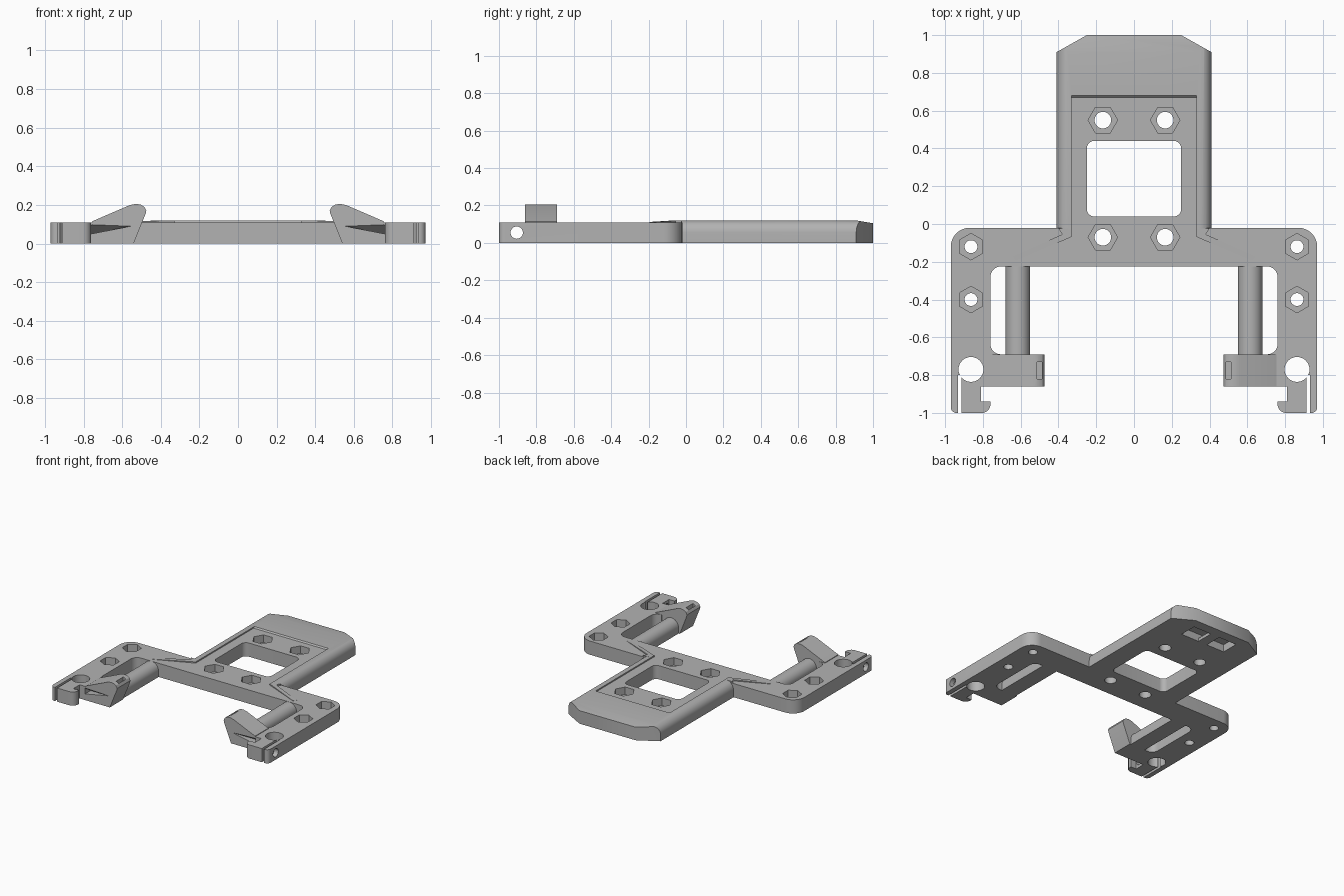
import bpy, bmesh, math
from mathutils import Vector

cube = bpy.data.objects.get("Cube")
if cube:
    bpy.data.objects.remove(cube, do_unlink=True)

grey = bpy.data.materials.new("grey_plastic")
grey.use_nodes = True
grey.diffuse_color = (0.45, 0.45, 0.45, 1)
grey.node_tree.nodes["Principled BSDF"].inputs["Base Color"].default_value = (0.45, 0.45, 0.45, 1)

T = 0.11      # plate thickness
RIM = 0.12    # raised rim height


def make(name, bm):
    bmesh.ops.recalc_face_normals(bm, faces=bm.faces)
    mesh = bpy.data.meshes.new(name)
    bm.to_mesh(mesh)
    bm.free()
    mesh.materials.append(grey)
    obj = bpy.data.objects.new(name, mesh)
    bpy.context.collection.objects.link(obj)
    return obj


def prism(name, pts, lo, hi, axis="z"):
    """Extrude a 2D outline along an axis."""
    place = {"z": lambda a, b, h: (a, b, h),
             "y": lambda a, b, h: (a, h, b),
             "x": lambda a, b, h: (h, a, b)}[axis]
    bm = bmesh.new()
    low = [bm.verts.new(place(p[0], p[1], lo)) for p in pts]
    high = [bm.verts.new(place(p[0], p[1], hi)) for p in pts]
    bm.faces.new(low)
    bm.faces.new(high)
    n = len(pts)
    for i in range(n):
        j = (i + 1) % n
        bm.faces.new((low[i], low[j], high[j], high[i]))
    return make(name, bm)


def rounded(pts, steps=8):
    """Replace corners given as (x, y, radius) by arcs."""
    out = []
    for i, p in enumerate(pts):
        c = Vector(p[:2])
        if len(p) == 2:
            out.append(c)
            continue
        u = (Vector(pts[i - 1][:2]) - c).normalized()
        v = (Vector(pts[(i + 1) % len(pts)][:2]) - c).normalized()
        mid = c + (u + v) * p[2]
        for k in range(steps + 1):
            t = k / steps * math.pi / 2
            out.append(mid - v * p[2] * math.cos(t) - u * p[2] * math.sin(t))
    return out


def ring(x, y, r, n=32, turn=0.0):
    return [(x + r * math.cos(turn + math.tau * k / n),
             y + r * math.sin(turn + math.tau * k / n)) for k in range(n)]


def rect(x0, x1, y0, y1):
    return [(x0, y0), (x1, y0), (x1, y1), (x0, y1)]


def flip(pts, s):
    return [(p[0] * s, *p[1:]) for p in pts]


def boolean(target, other, operation="DIFFERENCE", keep=False):
    mod = target.modifiers.new("shape", "BOOLEAN")
    mod.operation, mod.solver, mod.object = operation, "EXACT", other
    bpy.context.view_layer.objects.active = target
    bpy.ops.object.modifier_apply(modifier=mod.name)
    if not keep:
        bpy.data.objects.remove(other, do_unlink=True)


# Crossbar with both arms and their hooked ends
half = [(0.97, -0.02, 0.1), (0.97, -1, 0.03), (0.932, -1), (0.932, -0.8), (0.912, -0.8),
        (0.912, -1), (0.76, -1, 0.045), (0.76, -0.94), (0.81, -0.94), (0.81, -0.86),
        (0.70, -0.86), (0.70, -0.69), (0.76, -0.69, 0.055), (0.76, -0.225, 0.055),
        (0.69, -0.225)]
plate = prism("main_plate", rounded(half + flip(half, -1)[::-1]), 0, T)

# Tongue with rounded long edges
side = [(0.41, 0), (0.41, 0.055)]
side += [(0.35 + 0.06 * math.cos(k * math.pi / 16), 0.055 + 0.065 * math.sin(k * math.pi / 16))
         for k in range(1, 9)]
tongue = prism("tongue", side + flip(side, -1)[::-1], -0.03, 1, "y")
for s in (1, -1):
    corner = [(0.41, 0.91), (0.25, 1), (0.25, 1.1), (0.5, 1.1), (0.5, 0.91)]
    boolean(tongue, prism("corner_cutter", flip(corner, s), -1, 1))
boolean(tongue, prism("end_cutter", [(0.91, 0.12), (1.05, 0.097), (1.05, 0.2), (0.91, 0.2)],
                      -1, 1, "x"))
# Sunken panel with a sloped far end
boolean(tongue, prism("panel_cutter", [(-0.3, T), (0.67, T), (0.69, 0.13), (-0.3, 0.13)],
                      -0.33, 0.33, "x"))
# Strap pocket beneath the tongue, leaving a middle bar
for s in (1, -1):
    boolean(tongue, prism("pocket_cutter", flip(rect(0.04, 0.2, 0.78, 0.92), s), -0.1, 0.06))
boolean(tongue, prism("tunnel_cutter", rect(-0.05, 0.05, 0.78, 0.92), 0.025, 0.06))
boolean(plate, tongue, "UNION")

# Window
window = [(-0.25, 0.04, 0.04), (0.25, 0.04, 0.04), (0.25, 0.44, 0.04), (-0.25, 0.44, 0.04)]
boolean(plate, prism("window_cutter", rounded(window), -1, 1))

for s, label in ((1, "left"), (-1, "right")):
    # Bolt holes with hexagonal nut seats
    for x, y, nut, hole, turn in ((0.165, 0.55, 0.078, 0.044, 0), (0.165, -0.07, 0.078, 0.044, 0),
                                  (0.863, -0.12, 0.07, 0.034, math.pi / 6),
                                  (0.863, -0.40, 0.07, 0.034, math.pi / 6)):
        boolean(plate, prism("nut_cutter", ring(s * x, y, nut, 6, turn), 0.05, 1))
        boolean(plate, prism("bolt_cutter", ring(s * x, y, hole), -1, 1))
    # Round eye and the cross pin hole in the arm end
    boolean(plate, prism("eye_cutter", ring(s * 0.863, -0.77, 0.066), -1, 1))
    lo, hi = sorted((s * 0.74, s * 1.1))
    boolean(plate, prism("pin_cutter", ring(-0.905, 0.055, 0.033), lo, hi, "x"))

    # Upturned latch
    outline = [(0.755, 0), (0.755, 0.115), (0.56, 0.199), (0.53, 0.205), (0.505, 0.202),
               (0.485, 0.19), (0.475, 0.17), (0.478, 0.155), (0.54, 0)]
    latch = prism(label + "_latch", flip(outline, s), -0.861, -0.691, "y")
    boolean(latch, prism("slot_cutter", flip(rect(0.488, 0.513, -0.82, -0.73), s), 0.13, 0.3))
    # Undercut on the front of the latch
    bm = bmesh.new()
    for x, y, z in ((0.76, -0.88, 0.11), (0.76, -0.88, 0.05), (0.5, -0.88, 0.1),
                    (0.76, -0.79, 0.05)):
        bm.verts.new((s * x, y, z))
    bmesh.ops.convex_hull(bm, input=bm.verts)
    undercut = make("undercut_cutter", bm)
    boolean(plate, undercut, keep=True)
    boolean(latch, undercut)

    # Flat-bottomed round spring rod
    arch = [(0.68, 0)] + [(0.615 + 0.065 * math.cos(k * math.pi / 16),
                           0.045 + 0.065 * math.sin(k * math.pi / 16)) for k in range(17)]
    arch.append((0.55, 0))
    rod = prism(label + "_spring_rod", flip(arch, s), -0.7, -0.22, "y")

    # Low ridge running from the tongue to the rod
    line = [(0.33, -0.025), (0.4, -0.025), (0.38, -0.055), (0.645, -0.172), (0.625, -0.195),
            (0.33, -0.068)]
    ridge = prism(label + "_ridge", flip(line, s), T - 0.02, RIM)
    for v in ridge.data.vertices:
        if abs(v.co.x) > 0.6 and v.co.z > T:
            v.co.z = T + 0.002

for obj in list(bpy.context.scene.objects):
    if obj.type == "MESH":
        bpy.ops.object.select_all(action="DESELECT")
        obj.select_set(True)
        bpy.context.view_layer.objects.active = obj
        bpy.ops.object.shade_smooth_by_angle(angle=math.radians(30))
